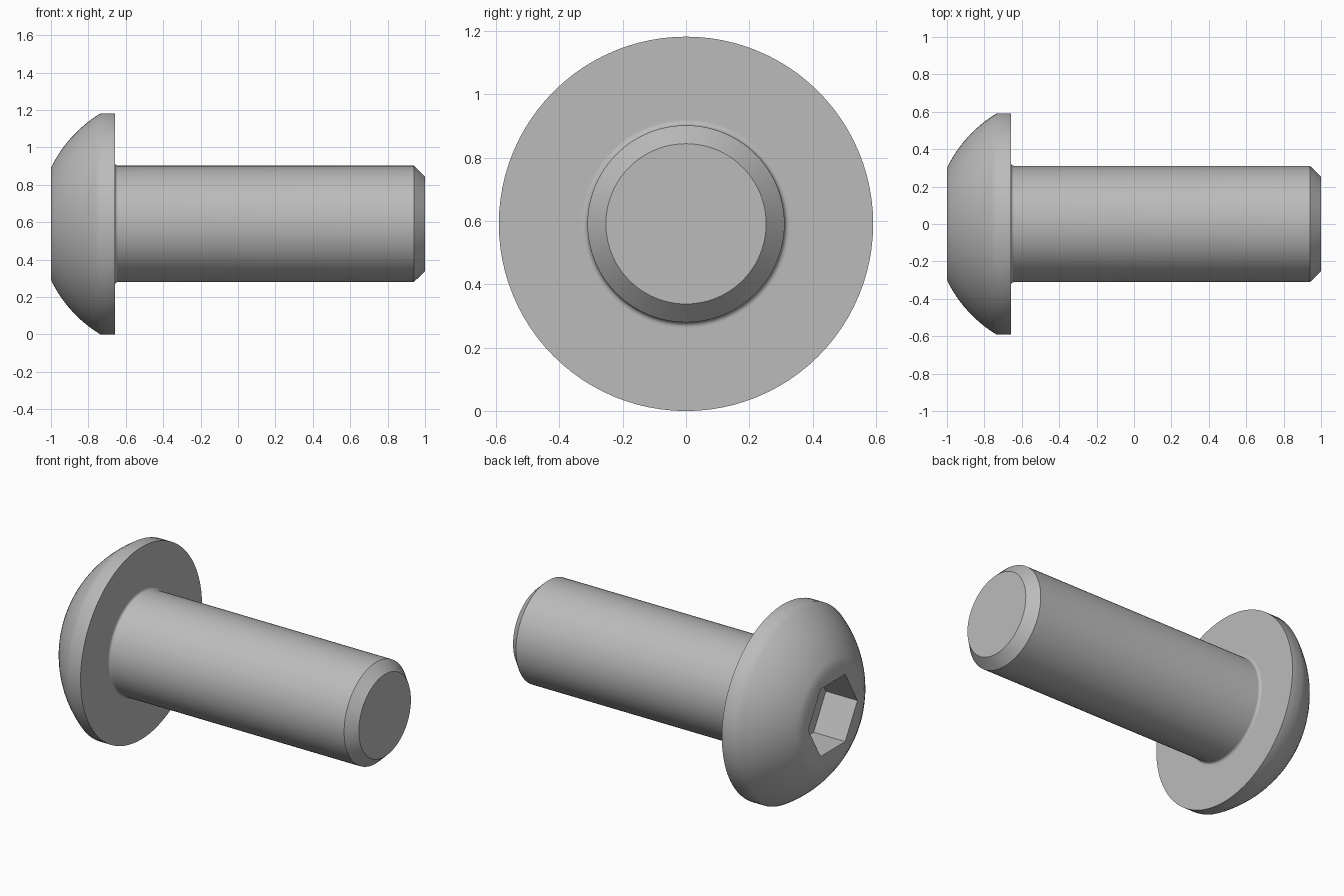
import bpy, bmesh
from math import pi, sin, cos, sqrt, atan2

cube = bpy.data.objects.get("Cube")
if cube:
    bpy.data.objects.remove(cube, do_unlink=True)

SEG = 96
HEAD_R, SHANK_R, FACE_R = 0.591, 0.311, 0.30
HEX_APOTHEM, HEX_DEPTH = 0.207, 0.215
UNDER_X, RIM_X, FILLET = -0.658, -0.735, 0.016

steel = bpy.data.materials.new("plain_steel_grey")
steel.use_nodes = True
grey = (0.5, 0.5, 0.5, 1)
steel.diffuse_color = grey
steel.node_tree.nodes["Principled BSDF"].inputs["Base Color"].default_value = grey


def arc(cx, cr, rad, a0, a1, n):
    """Points (x, r) on an arc in the profile plane."""
    return [(cx + rad * cos(a0 + (a1 - a0) * i / n),
             cr + rad * sin(a0 + (a1 - a0) * i / n)) for i in range(n + 1)]


def ring(bm, x, r, hexagonal=False):
    """Closed loop around the screw axis, round or hexagonal."""
    verts = []
    for i in range(SEG):
        a = 2 * pi * i / SEG
        k = r / cos(a % (pi / 3) - pi / 6) if hexagonal else r
        verts.append(bm.verts.new((x, k * cos(a), HEAD_R + k * sin(a))))
    return verts


bm = bmesh.new()

# Hex socket: floor and walls
rings = [ring(bm, -1 + HEX_DEPTH, HEX_APOTHEM, True),
         ring(bm, -1, HEX_APOTHEM, True)]

# Domed head: sphere centred on the axis, through the face edge and the rim
c = ((RIM_X ** 2 + HEAD_R ** 2) - (1 + FACE_R ** 2)) / (2 * (RIM_X + 1))
dome_r = sqrt((1 + c) ** 2 + FACE_R ** 2)
profile = arc(c, 0, dome_r, atan2(FACE_R, -1 - c), atan2(HEAD_R, RIM_X - c), 12)

# Rim, flat underside, fillet, shank and chamfered tip
profile += [(UNDER_X, HEAD_R), (UNDER_X, SHANK_R + FILLET * 1.3)]
profile += arc(UNDER_X + FILLET, SHANK_R + FILLET, FILLET, pi, 1.5 * pi, 5)
profile += [(0.94, SHANK_R), (1, 0.253)]
rings += [ring(bm, x, r) for x, r in profile]

# Skin the loops and close both ends
for a, b in zip(rings, rings[1:]):
    for i in range(SEG):
        j = (i + 1) % SEG
        bm.faces.new((a[i], a[j], b[j], b[i]))
bm.faces.new(rings[0])
bm.faces.new(rings[-1])
bmesh.ops.recalc_face_normals(bm, faces=bm.faces)

mesh = bpy.data.meshes.new("button_head_screw")
bm.to_mesh(mesh)
bm.free()
mesh.materials.append(steel)
screw = bpy.data.objects.new("button_head_screw", mesh)
bpy.context.collection.objects.link(screw)

bpy.ops.object.select_all(action="DESELECT")
screw.select_set(True)
bpy.context.view_layer.objects.active = screw
bpy.ops.object.shade_smooth_by_angle(angle=0.62)
